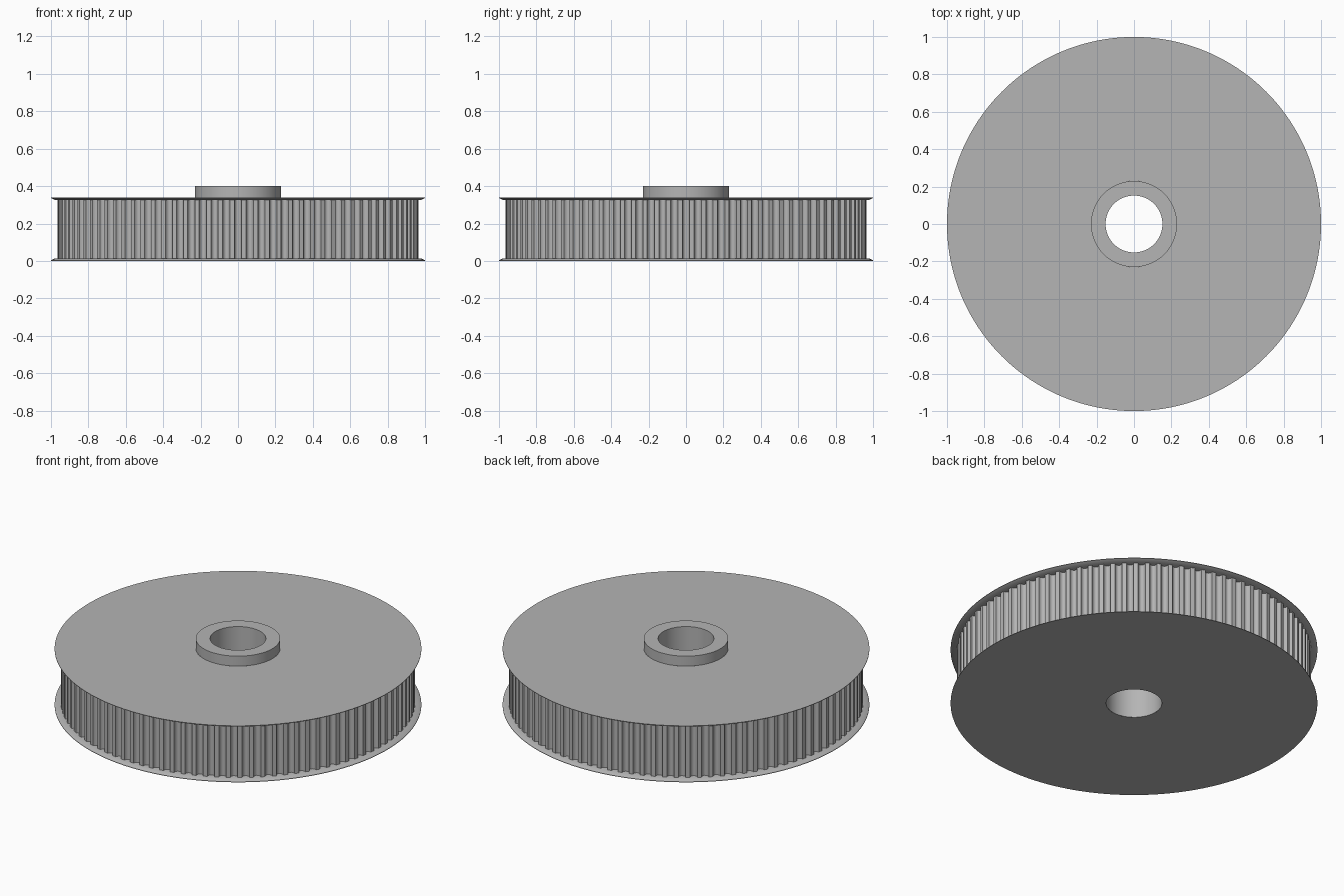
import bpy, bmesh, math

cube = bpy.data.objects.get("Cube")
if cube:
    bpy.data.objects.remove(cube, do_unlink=True)

BORE, HUB, RIM, TIP, ROOT = 0.152, 0.23, 1.0, 0.966, 0.942
FLANGE, BODY, TOP = 0.013, 0.34, 0.40
TEETH = 96

metal = bpy.data.materials.new("grey metal")
metal.use_nodes = True
grey = (0.46, 0.46, 0.46, 1)
metal.diffuse_color = grey
metal.node_tree.nodes["Principled BSDF"].inputs["Base Color"].default_value = grey


def loft(name, rings, angle):
    """Join equal-length rings of points with quads, closed around z."""
    bm = bmesh.new()
    loops = [[bm.verts.new(p) for p in ring] for ring in rings]
    for low, high in zip(loops, loops[1:]):
        n = len(low)
        for i in range(n):
            j = (i + 1) % n
            bm.faces.new((low[i], low[j], high[j], high[i]))
    mesh = bpy.data.meshes.new(name)
    bm.to_mesh(mesh)
    bm.free()
    mesh.materials.append(metal)
    obj = bpy.data.objects.new(name, mesh)
    bpy.context.collection.objects.link(obj)
    bpy.ops.object.select_all(action='DESELECT')
    obj.select_set(True)
    bpy.context.view_layer.objects.active = obj
    bpy.ops.object.shade_smooth_by_angle(angle=math.radians(angle))
    return obj


def lathe(name, profile, n=192):
    turns = [2 * math.pi * i / n for i in range(n)]
    return loft(name, [[(r * math.cos(a), r * math.sin(a), z) for a in turns]
                       for r, z in profile], 30)


# Flanges with rims bevelled towards the belt track
lathe("bottom_flange", [(BORE, 0), (RIM, 0), (RIM, 0.003),
                        (0.982, FLANGE), (ROOT - 0.01, FLANGE)])
lathe("top_flange", [(ROOT - 0.01, BODY - FLANGE), (0.982, BODY - FLANGE),
                     (RIM, BODY - 0.003), (RIM, BODY), (HUB, BODY)])

# Raised hub with the shaft bore running right through
lathe("hub", [(HUB, BODY), (HUB, TOP), (BORE, TOP), (BORE, 0)], 96)

# Toothed belt track: flat lands separated by rounded grooves
pitch = 2 * math.pi / TEETH
half_groove = 0.31 * pitch
outline = []
for t in range(TEETH):
    for k in range(9):
        u = -math.cos(math.pi * k / 8)
        r = TIP - (TIP - ROOT) * math.sqrt(max(0, 1 - u * u))
        a = t * pitch + u * half_groove
        outline.append((r * math.cos(a), r * math.sin(a)))
loft("toothed_track", [[(x, y, z) for x, y in outline]
                       for z in (FLANGE, BODY - FLANGE)], 40)
